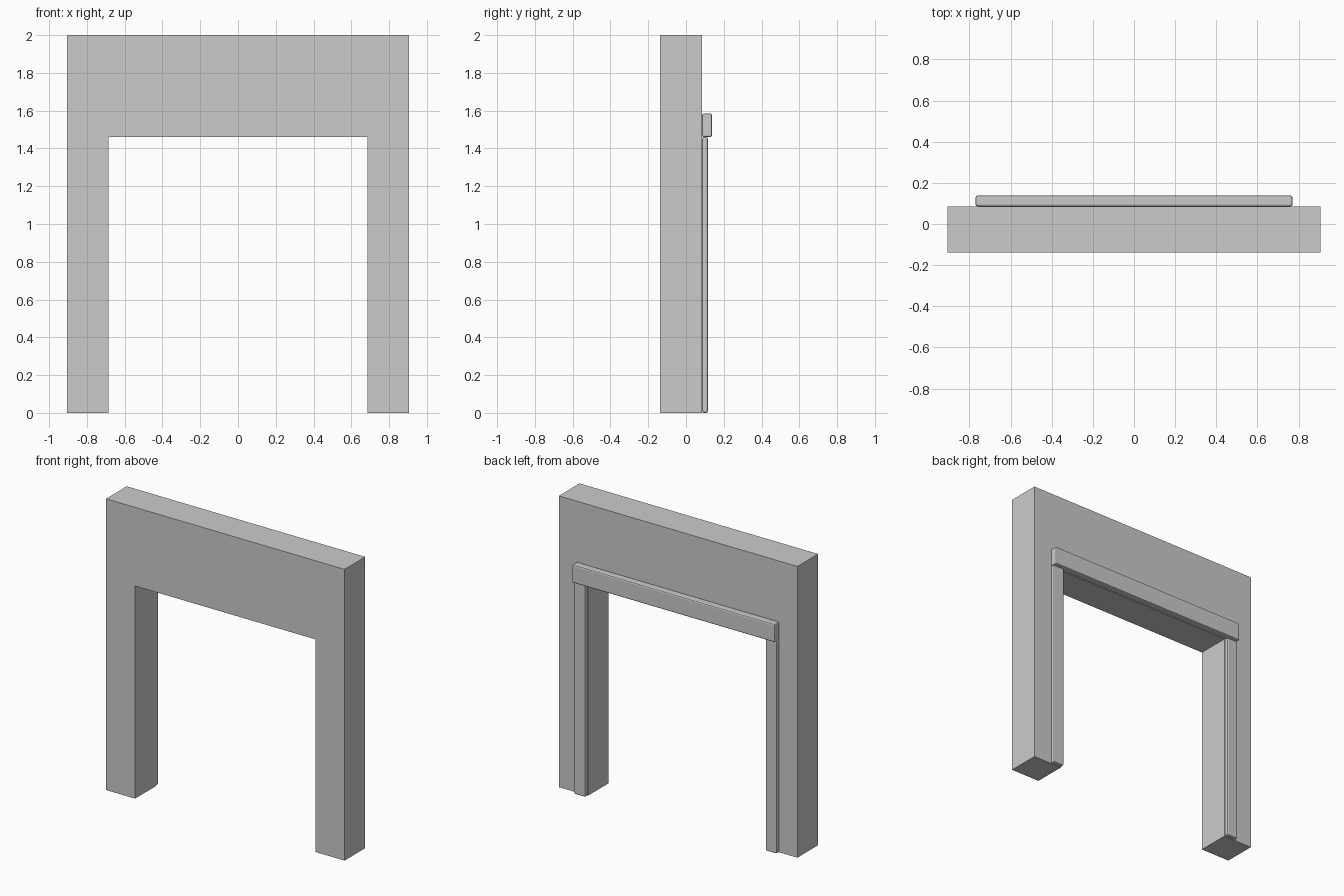
import bpy, bmesh

if "Cube" in bpy.data.objects:
    bpy.data.objects.remove(bpy.data.objects["Cube"])

HALF_W, OPEN_W, OPEN_H = 0.906, 0.685, 1.46
FRONT, BACK = -0.138, 0.086


def finish(name, bm):
    bmesh.ops.recalc_face_normals(bm, faces=bm.faces)
    mesh = bpy.data.meshes.new(name)
    bm.to_mesh(mesh)
    bm.free()
    obj = bpy.data.objects.new(name, mesh)
    bpy.context.collection.objects.link(obj)
    return obj


def trim(name, lo, hi, bevel=0.009):
    # Box between two corners with softened edges
    bm = bmesh.new()
    bmesh.ops.create_cube(bm, size=1)
    for v in bm.verts:
        v.co = [(a + b) / 2 + c * (b - a) for a, b, c in zip(lo, hi, v.co)]
    obj = finish(name, bm)
    mod = obj.modifiers.new("soft_edges", 'BEVEL')
    mod.width = bevel
    mod.segments = 2
    return obj


# Wall: doorway profile extruded through its thickness
bm = bmesh.new()
half = [(OPEN_W, OPEN_H), (OPEN_W, 0), (HALF_W, 0), (HALF_W, 2)]
outline = half + [(-x, z) for x, z in reversed(half)]
face = bm.faces.new([bm.verts.new((x, FRONT, z)) for x, z in outline])
ext = bmesh.ops.extrude_face_region(bm, geom=[face], use_keep_orig=True)
bmesh.ops.translate(bm, vec=(0, BACK - FRONT, 0),
                    verts=[g for g in ext["geom"] if isinstance(g, bmesh.types.BMVert)])
finish("doorway_wall", bm)

# Trim on the back: lintel and two side casings
trim("lintel_trim", (-0.77, BACK, OPEN_H), (0.77, 0.138, 1.585))
for side, x0, x1 in (("left", -0.77, -OPEN_W), ("right", OPEN_W, 0.77)):
    trim(side + "_casing", (x0, BACK, 0), (x1, 0.116, OPEN_H))
